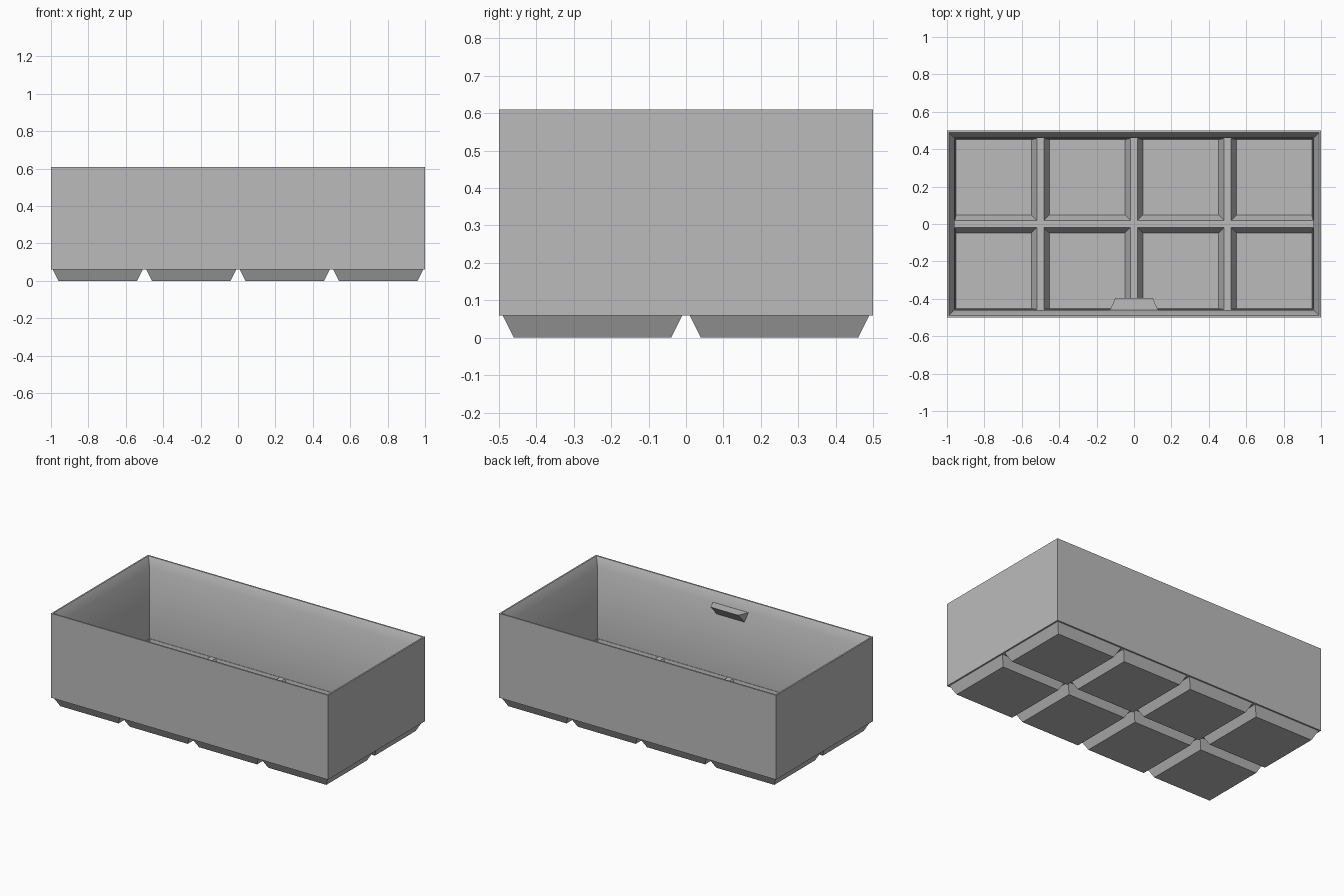
import bpy
import bmesh

cube = bpy.data.objects.get("Cube")
if cube:
    bpy.data.objects.remove(cube)

grey = bpy.data.materials.new("matte_grey")
grey.use_nodes = True
COLOUR = (0.5, 0.5, 0.5, 1)
grey.diffuse_color = COLOUR
grey.node_tree.nodes["Principled BSDF"].inputs["Base Color"].default_value = COLOUR


def loft(bm, rings):
    """Skin rectangles (x0, x1, y0, y1, z) into a closed solid."""
    loops = [[bm.verts.new((x, y, z)) for x, y in
              ((x0, y0), (x1, y0), (x1, y1), (x0, y1))]
             for x0, x1, y0, y1, z in rings]
    bm.faces.new(loops[0])
    bm.faces.new(loops[-1])
    for a, b in zip(loops, loops[1:]):
        for i in range(4):
            j = (i + 1) % 4
            bm.faces.new((a[i], a[j], b[j], b[i]))


def finish(name, bm):
    bmesh.ops.recalc_face_normals(bm, faces=bm.faces)
    mesh = bpy.data.meshes.new(name)
    bm.to_mesh(mesh)
    bm.free()
    mesh.materials.append(grey)
    ob = bpy.data.objects.new(name, mesh)
    bpy.context.collection.objects.link(ob)
    return ob


def inset(d, z):
    return (d - 1, 1 - d, d - 0.5, 0.5 - d, z)


# Open box: outer wall, stacking lip, inner wall, raised floor
bm = bmesh.new()
loft(bm, [inset(0, 0.06), inset(0, 0.61), inset(0.01, 0.61),
          inset(0.04, 0.55), inset(0.04, 0.09)])
body = finish("bin_body", bm)

# Tapered feet below, matching pockets above that leave dividing ridges
feet, pockets = bmesh.new(), bmesh.new()
for col in range(4):
    for row in range(2):
        x, y = col * 0.5 - 1, row * 0.5 - 0.5

        def cell(d, z):
            return (x + d, x + 0.5 - d, y + d, y + 0.5 - d, z)

        def pocket(ridge, wall, z):
            lo_x = wall if col == 0 else ridge
            hi_x = wall if col == 3 else ridge
            lo_y = wall if row == 0 else ridge
            hi_y = wall if row == 1 else ridge
            return (x + lo_x, x + 0.5 - hi_x, y + lo_y, y + 0.5 - hi_y, z)

        loft(feet, [cell(0.005, 0.07), cell(0.04, 0)])
        loft(pockets, [pocket(0.008, 0.041, 0.11), pocket(0.048, 0.049, 0.03)])
feet = finish("feet", feet)
pockets = finish("pocket_cutter", pockets)

bpy.context.view_layer.objects.active = body
for ob, operation in ((feet, "UNION"), (pockets, "DIFFERENCE")):
    mod = body.modifiers.new(ob.name, "BOOLEAN")
    mod.operation, mod.object, mod.solver = operation, ob, "EXACT"
    bpy.ops.object.modifier_apply(modifier=mod.name)
    bpy.data.objects.remove(ob)

# Label tab: wedge on the inside of the front wall
bm = bmesh.new()
left, right = [[bm.verts.new((s * x, y, z)) for x, y, z in
                ((0.13, -0.465, 0.55), (0.10, -0.395, 0.55), (0.10, -0.465, 0.475))]
               for s in (1, -1)]
bm.faces.new(left)
bm.faces.new(right)
for i in range(3):
    j = (i + 1) % 3
    bm.faces.new((left[i], left[j], right[j], right[i]))
tab = finish("label_tab", bm)

# Blend the lip into the inner wall while keeping the corners crisp
bpy.ops.object.select_all(action="DESELECT")
body.select_set(True)
bpy.context.view_layer.objects.active = body
bpy.ops.object.shade_smooth_by_angle(angle=0.53)
